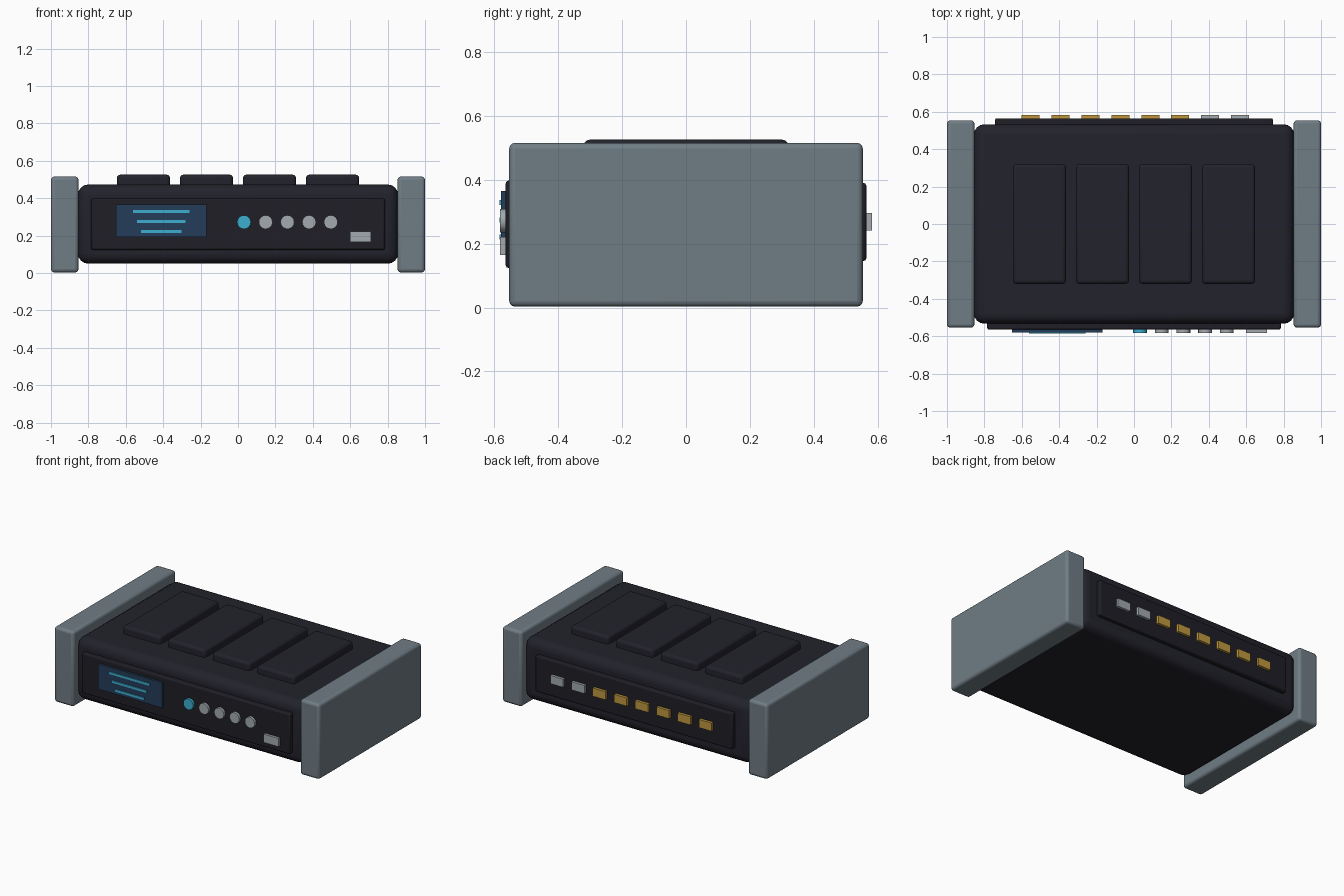
import bpy
import bmesh
import math
from mathutils import Matrix, Vector

cube = bpy.data.objects.get("Cube")
if cube:
    bpy.data.objects.remove(cube, do_unlink=True)


def material(name, rgb):
    mat = bpy.data.materials.new(name)
    mat.use_nodes = True
    mat.diffuse_color = (*rgb, 1)
    mat.node_tree.nodes["Principled BSDF"].inputs["Base Color"].default_value = (*rgb, 1)
    return mat


CASE = material("dark case", (0.016, 0.016, 0.025))
PANEL = material("black panel", (0.013, 0.013, 0.019))
CAP = material("slate grey", (0.16, 0.205, 0.235))
SCREEN = material("navy screen", (0.017, 0.046, 0.1))
CYAN = material("cyan glow", (0.045, 0.42, 0.62))
METAL = material("light metal", (0.36, 0.4, 0.43))
GOLD = material("gold", (0.52, 0.31, 0.05))


def finish(name, bm, mat, bevel, segments):
    mesh = bpy.data.meshes.new(name)
    bm.to_mesh(mesh)
    bm.free()
    mesh.materials.append(mat)
    obj = bpy.data.objects.new(name, mesh)
    bpy.context.collection.objects.link(obj)
    if bevel:
        mod = obj.modifiers.new("Rounded edges", "BEVEL")
        mod.width = bevel
        mod.segments = segments
    bpy.ops.object.select_all(action="DESELECT")
    obj.select_set(True)
    bpy.context.view_layer.objects.active = obj
    bpy.ops.object.shade_smooth_by_angle(angle=math.radians(35))
    return obj


def box(name, x, y, z, mat, bevel=0, segments=2):
    """Box spanning the (min, max) ranges x, y and z."""
    bm = bmesh.new()
    bmesh.ops.create_cube(bm, size=1)
    spans = (x, y, z)
    size = Vector([hi - lo for lo, hi in spans])
    middle = Vector([(hi + lo) / 2 for lo, hi in spans])
    bmesh.ops.scale(bm, vec=size, verts=bm.verts)
    bmesh.ops.translate(bm, vec=middle, verts=bm.verts)
    return finish(name, bm, mat, bevel, segments)


def button(name, x, z, mat):
    bm = bmesh.new()
    bmesh.ops.create_cone(
        bm, cap_ends=True, segments=16, radius1=0.037, radius2=0.037, depth=0.03,
        matrix=Matrix.Translation((x, -0.567, z)) @ Matrix.Rotation(math.pi / 2, 4, "X"))
    return finish(name, bm, mat, 0, 1)


# Main case and the two end caps
box("case", (-0.856, 0.856), (-0.533, 0.533), (0.05, 0.473), CASE, 0.055, 4)
for side, lo, hi in (("right", -1, -0.853), ("left", 0.853, 1)):
    box(side + "_end_cap", (lo, hi), (-0.554, 0.554), (0.003, 0.516), CAP, 0.018, 3)

# Raised pads on top
for i in range(4):
    x = (i - 1.5) * 0.337
    box(f"top_pad_{i + 1}", (x - 0.142, x + 0.142), (-0.32, 0.32), (0.45, 0.526), CASE, 0.018, 3)

# Front and back panels
box("front_panel", (-0.785, 0.785), (-0.565, -0.52), (0.124, 0.398), PANEL, 0.009)
box("back_panel", (-0.743, 0.743), (0.52, 0.565), (0.146, 0.391), PANEL, 0.009)

# Display with three centred text bars
box("screen", (-0.652, -0.168), (-0.579, -0.555), (0.193, 0.365), SCREEN)
for i, half in enumerate((0.152, 0.13, 0.109)):
    z = 0.329 - i * 0.054
    box(f"screen_bar_{i + 1}", (-0.41 - half, -0.41 + half), (-0.585, -0.575),
        (z - 0.008, z + 0.008), CYAN)

# Round buttons, the first one lit, and the front socket
for i in range(5):
    button(f"button_{i + 1}", 0.032 + i * 0.116, 0.272, METAL if i else CYAN)
box("front_socket", (0.6, 0.712), (-0.582, -0.555), (0.165, 0.222), METAL)

# Row of rear sockets: six gold, two metal
for i in range(8):
    x = -0.553 + i * 0.16
    box(f"rear_socket_{i + 1}", (x - 0.048, x + 0.048), (0.555, 0.583),
        (0.241, 0.297), GOLD if i < 6 else METAL)
